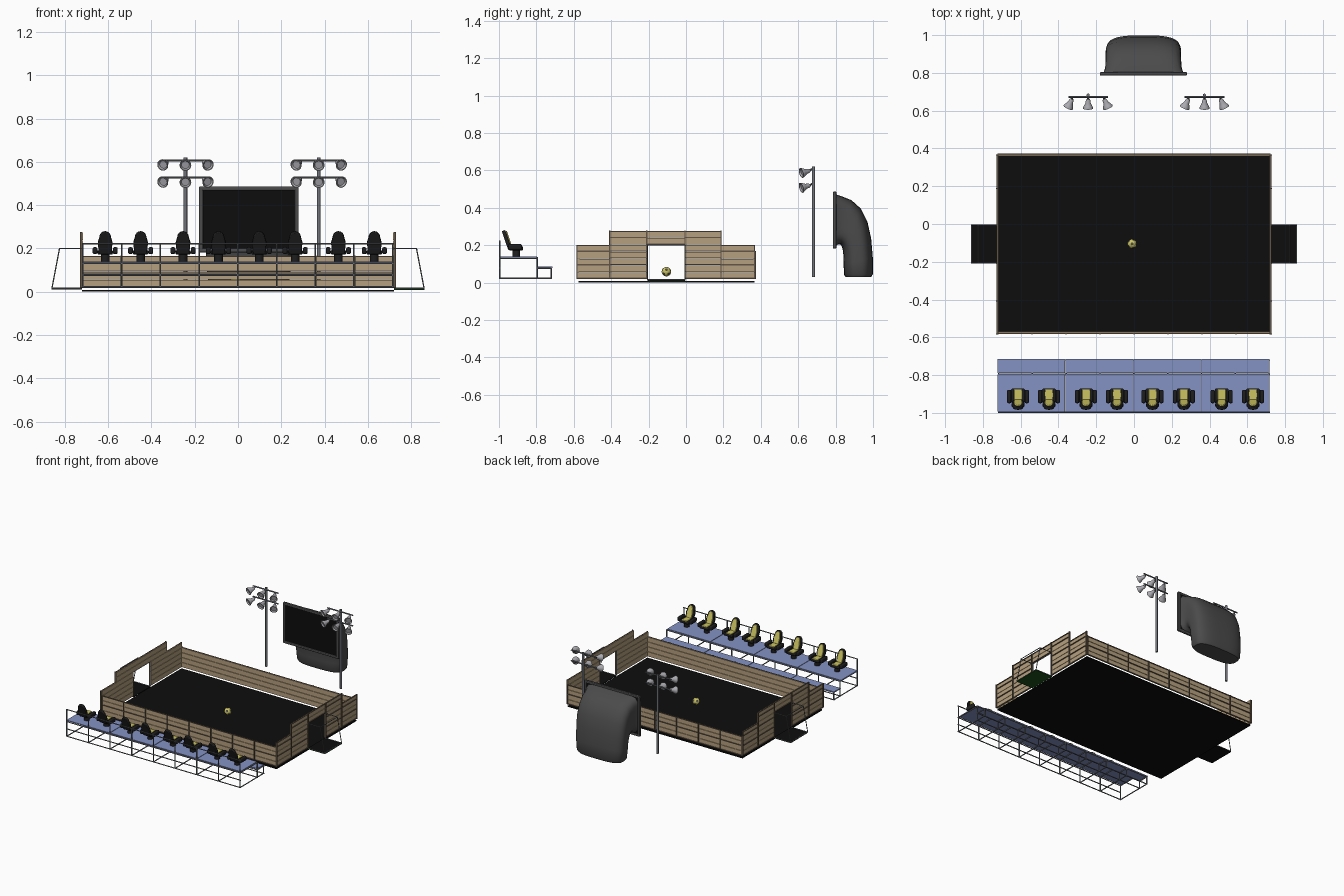
import bpy, bmesh, math
from mathutils import Vector, Matrix

if "Cube" in bpy.data.objects:
    bpy.data.objects.remove(bpy.data.objects["Cube"])


def mat(name, rgb):
    m = bpy.data.materials.new(name)
    m.diffuse_color = (*rgb, 1)
    m.use_nodes = True
    m.node_tree.nodes["Principled BSDF"].inputs["Base Color"].default_value = m.diffuse_color
    return m


BLACK = mat("black", (0.004, 0.004, 0.004))
DARK = mat("dark_plastic", (0.013, 0.013, 0.014))
WOOD = mat("wood", (0.46, 0.35, 0.21))
BROWN = mat("dark_wood", (0.12, 0.09, 0.06))
BLUE = mat("blue_deck", (0.23, 0.29, 0.54))
STEEL = mat("steel", (0.16, 0.17, 0.19))
YELLOW = mat("yellow", (0.60, 0.55, 0.12))
HORN = mat("dark_grey", (0.07, 0.07, 0.07))
GREEN = mat("green", (0.01, 0.08, 0.01))
LAMP = mat("lamp_grey", (0.42, 0.42, 0.45))


def finish(name, bm, material, smooth=False, bevel=0):
    bmesh.ops.recalc_face_normals(bm, faces=bm.faces)
    me = bpy.data.meshes.new(name)
    bm.to_mesh(me)
    bm.free()
    ob = bpy.data.objects.new(name, me)
    bpy.context.collection.objects.link(ob)
    me.materials.append(material)
    if bevel:
        mod = ob.modifiers.new("bevel", 'BEVEL')
        mod.width, mod.segments = bevel, 2
    if smooth:
        bpy.ops.object.select_all(action='DESELECT')
        ob.select_set(True)
        bpy.context.view_layer.objects.active = ob
        bpy.ops.object.shade_smooth_by_angle(angle=math.radians(40))
    return ob


def boxes(name, items, material, bevel=0):
    """items: (x0, x1, y0, y1, z0, z1)"""
    bm = bmesh.new()
    for x0, x1, y0, y1, z0, z1 in items:
        m = Matrix.Translation(((x0 + x1) / 2, (y0 + y1) / 2, (z0 + z1) / 2))
        bmesh.ops.create_cube(bm, size=1, matrix=m @ Matrix.Diagonal((x1 - x0, y1 - y0, z1 - z0, 1)))
    return finish(name, bm, material, bevel > 0, bevel)


def rods(name, pairs, r, material, sides=8):
    bm = bmesh.new()
    for p, q in pairs:
        p, q = Vector(p), Vector(q)
        m = Matrix.Translation((p + q) / 2) @ (q - p).to_track_quat('Z', 'Y').to_matrix().to_4x4()
        bmesh.ops.create_cone(bm, cap_ends=True, segments=sides, radius1=r, radius2=r,
                              depth=(q - p).length, matrix=m)
    return finish(name, bm, material, True)


def loft(bm, rings):
    vs = [[bm.verts.new(p) for p in ring] for ring in rings]
    n = len(vs[0])
    for a, b in zip(vs, vs[1:]):
        for i in range(n):
            bm.faces.new((a[i], a[(i + 1) % n], b[(i + 1) % n], b[i]))
    bm.faces.new(vs[0])
    bm.faces.new(vs[-1])


# pitch and goal floors
boxes("pitch", [(-0.722, 0.722, -0.575, 0.365, 0, 0.008)], BLACK)
boxes("goal_floors", [(-0.862, -0.72, -0.205, -0.005, 0.010, 0.014),
                      (0.72, 0.862, -0.205, -0.005, 0.012, 0.015)], BLACK)
boxes("goal_floor_underside", [(0.722, 0.863, -0.207, -0.003, 0.009, 0.012)], GREEN)

# planked walls: long sides, then stepped end walls around the goal openings
planks, frames = [], []


def span(axis, a0, a1, c, out, z0, z1):
    """One wall bay from a0 to a1 at coordinate c, framed on the outer side."""
    def add(lst, u0, u1, v0, v1, w0, w1):
        v0, v1 = sorted((v0, v1))
        lst.append((u0, u1, v0, v1, w0, w1) if axis == 'x' else (v0, v1, u0, u1, w0, w1))
    count = round((z1 - z0) / 0.036)
    step = (z1 - z0) / count
    for i in range(count):
        add(planks, a0, a1, c, c + out * 0.007, z0 + i * step + 0.001, z0 + (i + 1) * step - 0.0015)
        if i % 2 == 0:
            add(frames, a0, a1, c + out * 0.007, c + out * 0.012, z0 + i * step, z0 + i * step + 0.006)
    add(frames, a0, a1, c + out * 0.004, c + out * 0.012, z1 - 0.005, z1)
    for a in (a0, a1):
        add(frames, a - 0.003, a + 0.003, c + out * 0.005, c + out * 0.014, z0, z1 + 0.002)


for i in range(8):
    x = -0.72 + i * 0.18
    span('x', x, x + 0.18, -0.570, -1, 0.02, 0.166)
    span('x', x, x + 0.18, 0.360, 1, 0.02, 0.166)
for s in (-1, 1):
    for y0, y1, z0, z1 in ((-0.582, -0.408, 0.02, 0.20), (-0.408, -0.210, 0.02, 0.275),
                           (-0.210, -0.005, 0.203, 0.275), (-0.005, 0.187, 0.02, 0.275),
                           (0.187, 0.366, 0.02, 0.20)):
        span('y', y0, y1, s * 0.717, s, z0, z1)
boxes("wall_planks", planks, WOOD)
boxes("wall_frames", frames, BROWN)

# goal frames
bars = []
for s in (-1, 1):
    for y in (-0.207, -0.006):
        bars += [((s * 0.72, y, 0.02), (s * 0.72, y, 0.2)), ((s * 0.72, y, 0.2), (s * 0.825, y, 0.2)),
                 ((s * 0.825, y, 0.2), (s * 0.86, y, 0.016)), ((s * 0.86, y, 0.016), (s * 0.72, y, 0.016))]
    for x, z in ((0.72, 0.2), (0.825, 0.2), (0.86, 0.016)):
        bars.append(((s * x, -0.207, z), (s * x, -0.006, z)))
rods("goal_frames", bars, 0.0028, STEEL)

# ball with darker patches
bm = bmesh.new()
bmesh.ops.create_icosphere(bm, subdivisions=1, radius=1)
spots = [v.co.normalized() for v in bm.verts]
bm.clear()
bmesh.ops.create_icosphere(bm, subdivisions=4, radius=0.025)
for f in bm.faces:
    if max(f.calc_center_median().normalized().dot(d) for d in spots) > 0.955:
        f.material_index = 1
ball = finish("ball", bm, YELLOW, True)
ball.data.materials.append(HORN)
ball.location = (-0.01, -0.105, 0.058)

# spectator stand: decks and tubular frame
boxes("stand_decks", [(-0.722 + i * 0.36, -0.366 + i * 0.36, y0, y1, z - 0.006, z)
                      for i in range(4) for y0, y1, z in ((-0.992, -0.797, 0.14), (-0.79, -0.715, 0.085))], BLUE)
bars = []
for i in range(9):
    x = -0.717 + i * 0.179
    bars += [((x, -0.996, 0.02), (x, -0.996, 0.222)), ((x, -0.795, 0.02), (x, -0.795, 0.136)),
             ((x, -0.72, 0.02), (x, -0.72, 0.08)), ((x, -0.996, 0.022), (x, -0.72, 0.022)),
             ((x, -0.996, 0.131), (x, -0.795, 0.131)), ((x, -0.795, 0.077), (x, -0.72, 0.077))]
for y, z in ((-0.996, 0.222), (-0.996, 0.131), (-0.996, 0.077), (-0.996, 0.022), (-0.795, 0.131),
             (-0.795, 0.077), (-0.72, 0.077), (-0.72, 0.022), (-0.795, 0.022)):
    bars.append(((-0.72, y, z), (0.72, y, z)))
rods("stand_frame", bars, 0.004, STEEL, 6)


# chairs: modelled once at the origin of the deck, then copied
def backrest(name, w, h, z0, y0, y1, material, bevel):
    pts = [(-w * 0.85, z0), (w * 0.85, z0), (w, z0 + h * 0.5)]
    pts += [(w * 0.8 * math.cos(a), z0 + h * (0.72 + 0.28 * math.sin(a)))
            for a in (i * math.pi / 8 for i in range(9))]
    pts.append((-w, z0 + h * 0.5))
    bm = bmesh.new()
    loft(bm, [[(x, y, z) for x, z in pts] for y in (y0, y1)])
    bm.transform(Matrix.Translation((0, -0.022, 0.038)) @ Matrix.Rotation(0.33, 4, 'X'))
    return finish(name, bm, material, True, bevel)


parts = [
    rods("chair_pedestal", [((0, 0.005, 0), (0, 0.005, 0.035))], 0.020, DARK, 16),
    boxes("chair_seat", [(-0.036, 0.036, -0.035, 0.042, 0.032, 0.052)], DARK, 0.006),
    boxes("chair_cushion", [(-0.022, 0.022, -0.018, 0.038, 0.047, 0.057)], YELLOW, 0.004),
    boxes("chair_armrests", [(s * 0.047 - 0.011, s * 0.047 + 0.011, -0.036, 0.035, 0.034, 0.066)
                             for s in (-1, 1)], DARK, 0.007),
    backrest("chair_back", 0.034, 0.108, 0, -0.016, 0.004, DARK, 0.004),
    backrest("chair_back_cushion", 0.023, 0.094, 0.006, 0.000, 0.010, YELLOW, 0.003)]
for i, x in enumerate((-0.614, -0.450, -0.254, -0.090, 0.098, 0.264, 0.464, 0.630)):
    for p in parts:
        ob = p if i == 0 else p.copy()
        if i:
            bpy.context.collection.objects.link(ob)
        ob.location = (x, -0.913, 0.14)

# floodlight towers: pole, two crossbars, three tilted lamps on each
PROFILE = ((0.0, 0.008), (0.008, 0.012), (0.022, 0.014), (0.036, 0.021), (0.048, 0.027),
           (0.052, 0.027), (0.052, 0.023), (0.044, 0.018))
for side, cx in (("left", -0.243), ("right", 0.373)):
    rods(side + "_light_pole", [((cx, 0.682, 0.03), (cx, 0.682, 0.62))], 0.0085, STEEL, 16)
    bars = []
    bm = bmesh.new()
    for z in (0.607, 0.528):
        bars.append(((cx - 0.105, 0.673, z), (cx + 0.105, 0.673, z)))
        for k in (-1, 0, 1):
            pos = Vector((cx + k * 0.085, 0.662, z - 0.008))
            bars.append((pos, (pos.x, 0.673, z)))
            rot = Vector((k * 0.45, -1, -0.3)).to_track_quat('Z', 'Y')
            loft(bm, [[pos + rot @ Vector((r * math.cos(a), r * math.sin(a), h))
                       for a in (j * math.tau / 20 for j in range(20))] for h, r in PROFILE])
    rods(side + "_light_bars", bars, 0.005, STEEL)
    finish(side + "_lamps", bm, LAMP, True)

# big curved horn carrying the screen: loft from wide mouth down to rounded foot
CX = 0.05
RINGS = (  # inner y, z, outer y, z, half width, squareness
    (0.800, 0.195, 0.800, 0.472, 0.212, 9), (0.815, 0.205, 0.830, 0.462, 0.203, 7),
    (0.826, 0.203, 0.885, 0.440, 0.200, 5), (0.833, 0.193, 0.935, 0.395, 0.200, 4),
    (0.838, 0.175, 0.970, 0.325, 0.200, 3.4), (0.841, 0.150, 0.990, 0.235, 0.198, 3),
    (0.843, 0.100, 0.999, 0.130, 0.195, 3), (0.844, 0.045, 0.999, 0.045, 0.188, 3),
    (0.852, 0.030, 0.990, 0.030, 0.178, 3))
rings = []
for y0, z0, y1, z1, hw, n in RINGS:
    mid, half = Vector((0, (y0 + y1) / 2, (z0 + z1) / 2)), Vector((0, (y1 - y0) / 2, (z1 - z0) / 2))
    ring = []
    for j in range(48):
        c, s = math.cos(j * math.tau / 48), math.sin(j * math.tau / 48)
        k = (abs(c) ** n + abs(s) ** n) ** (-1 / n)
        ring.append(mid + half * (s * k) + Vector((CX + hw * c * k, 0, 0)))
    rings.append(ring)
bm = bmesh.new()
loft(bm, rings)
finish("screen_horn", bm, HORN, True)
boxes("screen_frame", [(CX - 0.23, CX + 0.23, 0.786, 0.804, 0.468, 0.486),
                       (CX - 0.23, CX + 0.23, 0.786, 0.804, 0.182, 0.200),
                       (CX - 0.23, CX - 0.212, 0.786, 0.804, 0.182, 0.486),
                       (CX + 0.212, CX + 0.23, 0.786, 0.804, 0.182, 0.486)], HORN, 0.004)
boxes("screen", [(CX - 0.214, CX + 0.214, 0.793, 0.801, 0.198, 0.470)], BLACK)
